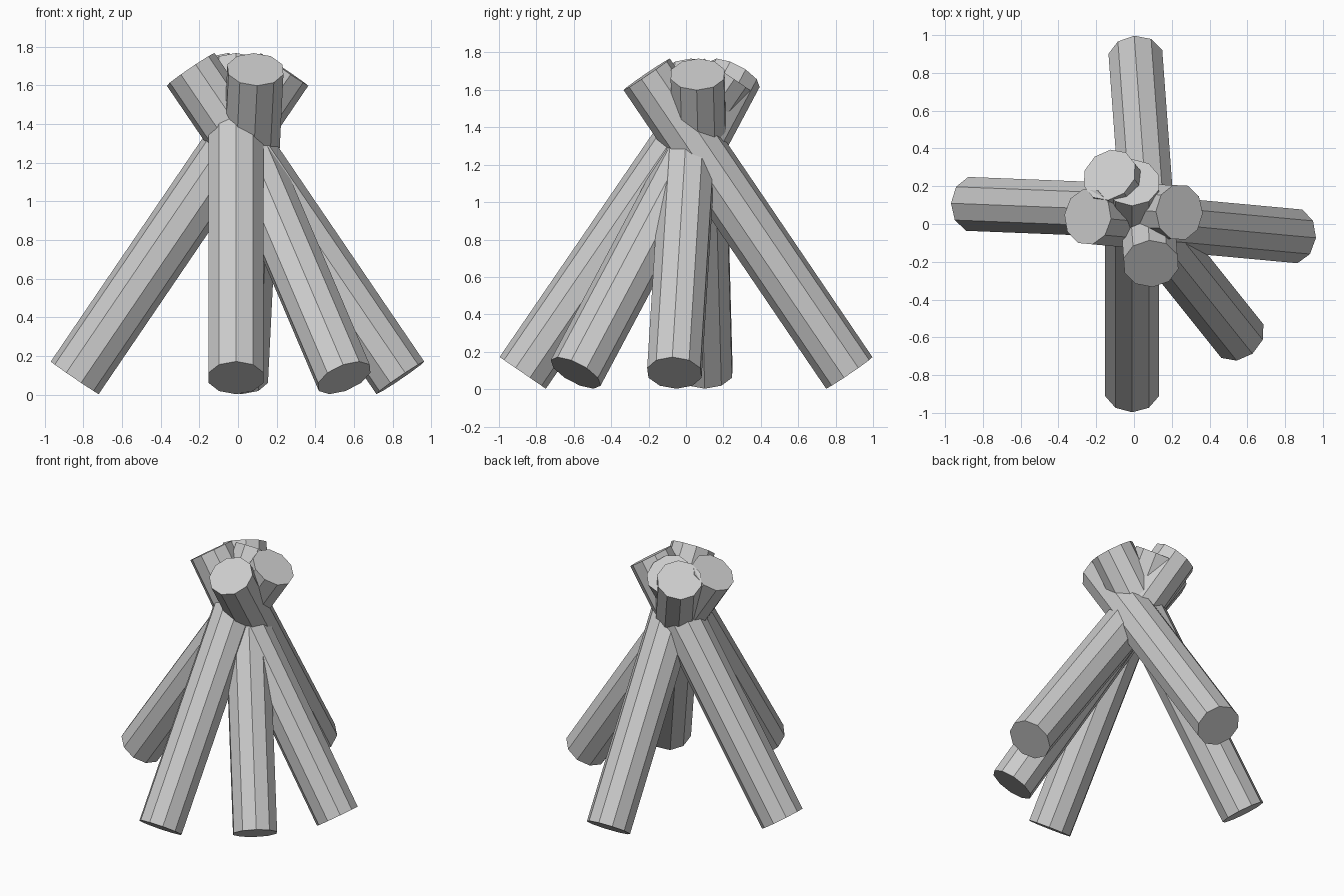
import bpy
from mathutils import Vector, Matrix

if "Cube" in bpy.data.objects:
    bpy.data.objects.remove(bpy.data.objects["Cube"])

RADIUS, SIDES = 0.15, 10
Z_LOW, Z_HIGH = 0.087, 1.683


def log(name, foot, tip):
    """Ten-sided log leaning from its foot (x, y) to its tip (x, y)."""
    a, b = Vector((*foot, Z_LOW)), Vector((*tip, Z_HIGH))
    axis = (b - a).normalized()
    side = Vector((0, 0, 1)).cross(axis).normalized()
    up = axis.cross(side)
    bpy.ops.mesh.primitive_cylinder_add(vertices=SIDES, radius=RADIUS,
                                        depth=(b - a).length)
    ob = bpy.context.object
    ob.name = name
    # a ridge of the log faces straight up its slope
    rot = Matrix((side, up, axis)).transposed().to_4x4()
    ob.matrix_world = Matrix.Translation((a + b) / 2) @ rot


# logs leaning together and crossing near the top
log("front_log", (-0.01, -0.873), (-0.01, 0.22))
log("back_log", (0.01, 0.873), (0.09, -0.21))
log("left_log", (-0.845, 0.105), (0.24, 0.062))
log("right_log", (0.84, -0.062), (-0.245, 0.038))
log("front_right_log", (0.55, -0.59), (-0.13, 0.26))
